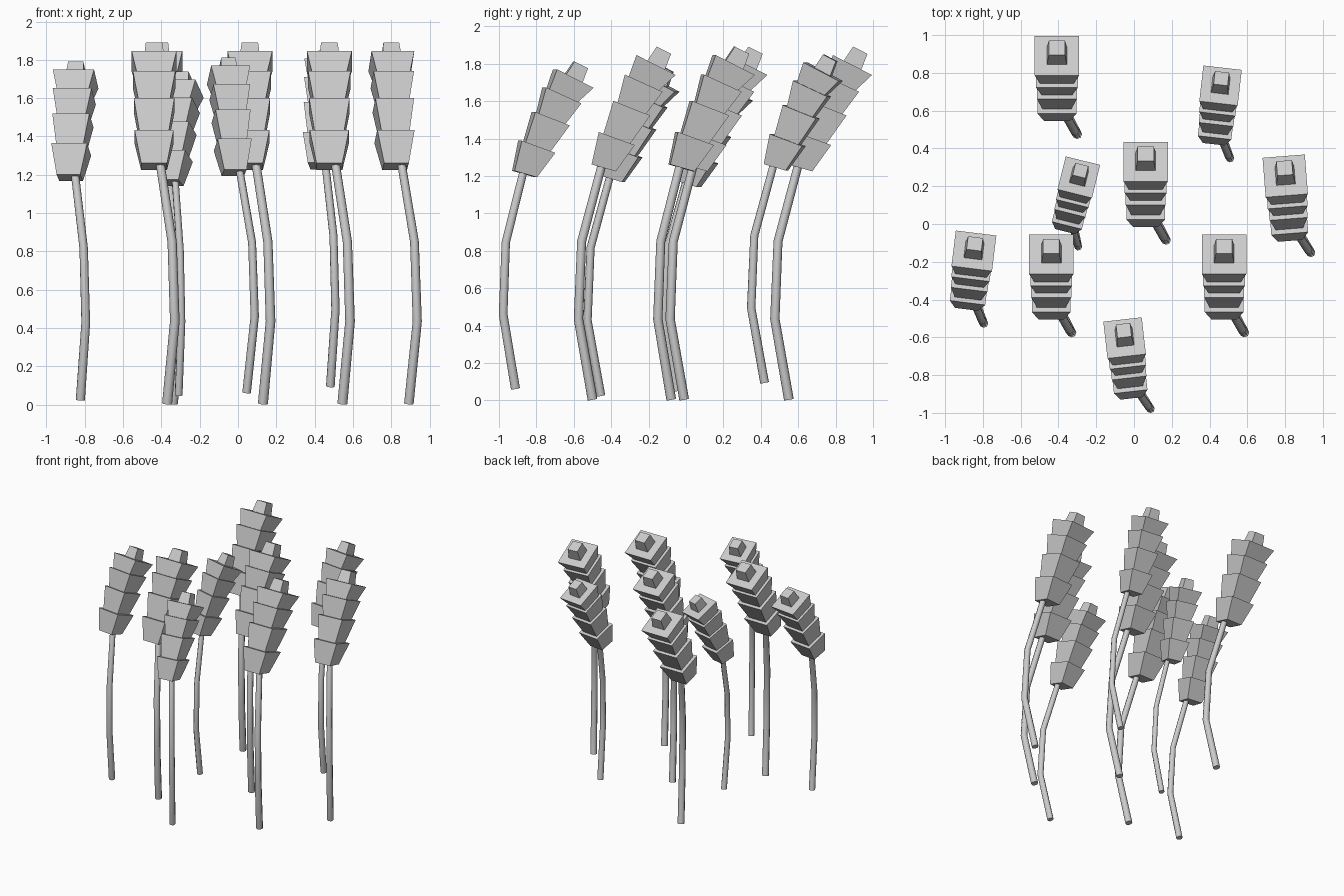
import bpy, bmesh, math
from mathutils import Vector, Matrix

if "Cube" in bpy.data.objects:
    bpy.data.objects.remove(bpy.data.objects["Cube"])

# stem path of one full-size stalk, relative to its foot
STEM = [(0, 0, 0.005), (0.04, -0.075, 0.435), (0.026, -0.058, 0.85),
        (-0.035, 0.048, 1.25), (-0.05, 0.085, 1.33)]
HEAD_X = -0.068

# ear levels: y, z, lean in degrees, top width of the tier ending there
LEVELS = [(0.060, 1.243, 16, 0), (0.130, 1.400, 20, 0.205),
          (0.210, 1.562, 21.5, 0.212), (0.274, 1.696, 24.5, 0.222),
          (0.340, 1.793, 27, 0.235), (0.382, 1.872, 27, 0.086)]
BOTTOMS = [0.135, 0.150, 0.160, 0.175, 0.108]

# stalks: foot position, scale, turn about z
STALKS = [((-0.34, 0.55, 0), (1, 1, 1), 0),
          ((0.13, -0.01, 0), (1, 1, 1), 0),
          ((-0.37, -0.50, 0), (1, 1, 1), 0),
          ((0.545, -0.50, 0), (1, 1, 1), 0),
          ((0.892, -0.079, 0), (0.955, 1, 1), 4.5),
          ((0.482, 0.420, 0.09), (0.87, 0.907, 0.93), -6.5),
          ((-0.310, -0.049, 0.045), (0.80, 0.86, 0.895), -14),
          ((-0.823, -0.455, 0.02), (0.92, 0.905, 0.937), -7),
          ((0.045, -0.912, 0.058), (0.87, 0.935, 0.927), 6.5)]


def loft(bm, rings, smooth=False):
    """Skin a list of closed point rings and cap both ends."""
    vs = [[bm.verts.new(p) for p in r] for r in rings]
    n = len(vs[0])
    for a, b in zip(vs, vs[1:]):
        for i in range(n):
            j = (i + 1) % n
            f = bm.faces.new((a[i], a[j], b[j], b[i]))
            f.smooth = smooth
    bm.faces.new(vs[0][::-1])
    bm.faces.new(vs[-1])


def to_mesh(bm, name):
    bmesh.ops.recalc_face_normals(bm, faces=bm.faces)
    me = bpy.data.meshes.new(name)
    bm.to_mesh(me)
    bm.free()
    return me


def stem_mesh():
    pts = [Vector(p) for p in STEM]
    rings = []
    for k, p in enumerate(pts):
        t = Vector((0, 0, 0))
        if k > 0:
            t += (p - pts[k - 1]).normalized()
        if k < len(pts) - 1:
            t += (pts[k + 1] - p).normalized()
        q = Vector((0, 0, 1)).rotation_difference(t)
        r = 0.026 - 0.001 * k
        rings.append([p + q @ Vector((r * math.cos(a), r * math.sin(a), 0))
                      for a in (math.tau * i / 8 for i in range(8))])
    bm = bmesh.new()
    loft(bm, rings, smooth=True)
    return to_mesh(bm, "stem")


def square(y, z, lean, w):
    rot = Matrix.Rotation(math.radians(-lean), 3, 'X')
    h = w / 2
    return [Vector((HEAD_X, y, z)) + rot @ Vector((sx * h, sy * h, 0))
            for sx, sy in ((-1, -1), (1, -1), (1, 1), (-1, 1))]


def ear_mesh():
    bm = bmesh.new()
    for k, wb in enumerate(BOTTOMS):
        y0, z0, l0, _ = LEVELS[k]
        y1, z1, l1, wt = LEVELS[k + 1]
        if k:  # sink each tier slightly into the one below
            y0, z0 = y0 - 0.004, z0 - 0.009
        loft(bm, [square(y0, z0, l0, wb), square(y1, z1, l1, wt)])
    return to_mesh(bm, "ear")


# place the stems and ears
parts = {"stem": stem_mesh(), "ear": ear_mesh()}
for i, (loc, scale, turn) in enumerate(STALKS, 1):
    for name, mesh in parts.items():
        ob = bpy.data.objects.new(f"{name}_{i}", mesh)
        ob.location, ob.scale = loc, scale
        ob.rotation_euler.z = math.radians(turn)
        bpy.context.collection.objects.link(ob)
